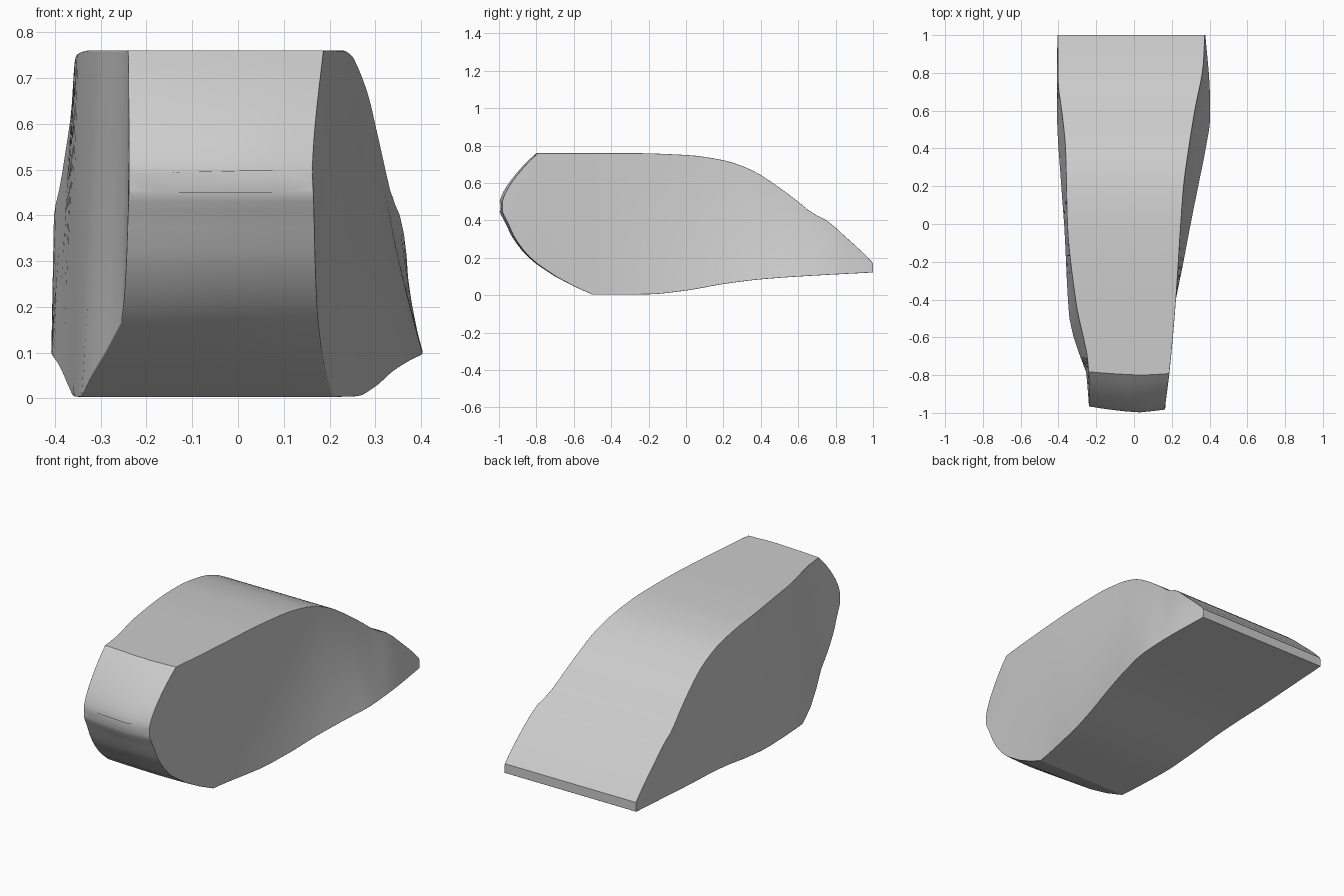
import bpy, bmesh, math

if "Cube" in bpy.data.objects:
    bpy.data.objects.remove(bpy.data.objects["Cube"])


def curve(points):
    """Monotone smooth interpolation through (y, value) points."""
    xs, vs = zip(*points)
    n = len(xs)
    sl = [(vs[i + 1] - vs[i]) / (xs[i + 1] - xs[i]) for i in range(n - 1)]
    d = [sl[0]]
    for a, b in zip(sl, sl[1:]):
        d.append(2 * a * b / (a + b) if a * b > 0 else 0)
    d.append(sl[-1])

    def f(x):
        x = min(max(x, xs[0]), xs[-1])
        i = max(k for k in range(n - 1) if x >= xs[k])
        h = xs[i + 1] - xs[i]
        t = (x - xs[i]) / h
        return ((1 + 2 * t) * (1 - t) ** 2 * vs[i] + t * (1 - t) ** 2 * h * d[i]
                + t * t * (3 - 2 * t) * vs[i + 1] + t * t * (t - 1) * h * d[i + 1])
    return f


# Side profile; nose curves run over sqrt(y + 1) so the tip is round
nose_top = curve([(0, .47), (.173, .565), (.274, .63), (.4473, .76)])
nose_low = curve([(0, .47), (.173, .395), (.255, .32), (.4, .20), (.548, .10), (.7072, .003)])
main_top = curve([(-.8, .76), (-.3, .76), (0, .75), (.2, .722), (.35, .67), (.5, .575),
                  (.6, .50), (.68, .437), (.75, .402), (.85, .315), (.97, .205), (1, .172)])
main_low = curve([(-.5, .003), (-.2, .005), (0, .025), (.2, .06), (.4, .085), (.6, .10), (1, .122)])

# Plan outlines: upper and lower edges of each flank
left_top = curve([(-1, -.238), (-.8, -.24), (-.4, -.31), (0, -.353), (.4, -.363),
                  (.6, -.383), (.75, -.402), (1, -.404)])
left_low = curve([(-1, -.238), (-.8, -.255), (-.7, -.29), (-.5, -.342), (0, -.37),
                  (.2, -.385), (.6, -.408), (1, -.406)])
right_top = curve([(-1, .162), (-.8, .187), (-.4, .222), (0, .248), (.2, .263),
                   (.4, .29), (.6, .322), (.85, .368), (1, .375)])
right_low = curve([(-1, .165), (-.8, .175), (-.5, .205), (-.2, .262), (0, .30), (.2, .34),
                   (.4, .38), (.57, .404), (.7, .402), (1, .378)])

stations = [(.05 + (.4472 - .05) * i / 8) ** 2 - 1 for i in range(9)]
stations += [-.7, -.6, -.5] + [-.5 + .05 * i for i in range(1, 31)]
NX, NZ = 6, 8


def ring(y):
    nose = math.sqrt(y + 1)
    zt = nose_top(nose) if y < -.8 else main_top(y)
    zb = nose_low(nose) if y < -.5 else main_low(y)
    lt, lb, rt, rb = left_top(y), left_low(y), right_top(y), right_low(y)
    pts = [(lt + (rt - lt) * i / NX, zt) for i in range(NX)]
    pts += [(rt + (rb - rt) * (i / NZ) ** 1.4, zt + (zb - zt) * i / NZ) for i in range(NZ)]
    pts += [(rb + (lb - rb) * i / NX, zb) for i in range(NX)]
    pts += [(lb + (lt - lb) * i / NZ, zb + (zt - zb) * i / NZ) for i in range(NZ)]
    front = max(0, (-.55 - y) / .45)
    out = []
    for x, z in pts:
        # Nose is swept back a little towards its left side
        u = (x - lt) / (rt - lt)
        skew = front * (.032 * max(0, 1 - u / .7) ** 1.5 + .015 * max(0, u - .7) / .3)
        out.append((x, y + skew, z))
    return out


# Body lofted through the stations
bm = bmesh.new()
rings = [[bm.verts.new(p) for p in ring(y)] for y in stations]
n = len(rings[0])
for a, b in zip(rings, rings[1:]):
    for i in range(n):
        j = (i + 1) % n
        bm.faces.new((a[i], a[j], b[j], b[i]))
bm.faces.new(rings[0])
bm.faces.new(rings[-1])
bmesh.ops.recalc_face_normals(bm, faces=bm.faces)
mesh = bpy.data.meshes.new("wedge_body")
bm.to_mesh(mesh)
bm.free()
body = bpy.data.objects.new("wedge_body", mesh)
bpy.context.collection.objects.link(body)

# Softened rims
bevel = body.modifiers.new("soft_rim", 'BEVEL')
bevel.width = .012
bevel.segments = 3
bevel.limit_method = 'ANGLE'
bevel.angle_limit = math.radians(50)

bpy.context.view_layer.objects.active = body
body.select_set(True)
bpy.ops.object.shade_smooth_by_angle(angle=math.radians(24))
